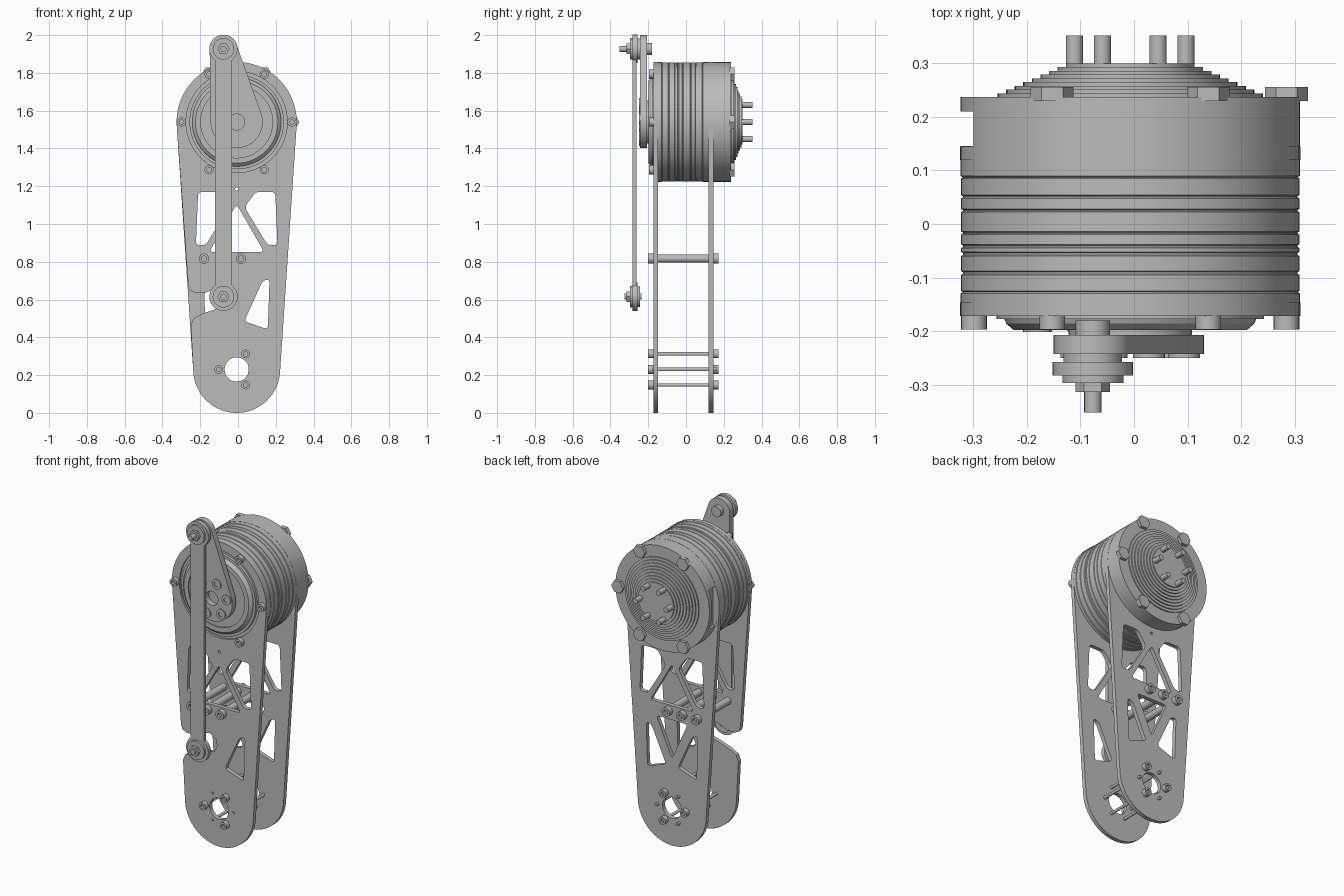
import bpy, bmesh, math
from mathutils import Vector, Matrix

cube = bpy.data.objects.get("Cube")
if cube:
    bpy.data.objects.remove(cube)

gray = bpy.data.materials.new("plain gray metal")
gray.use_nodes = True
GRAY = (0.5, 0.5, 0.5, 1)
gray.diffuse_color = GRAY
gray.node_tree.nodes["Principled BSDF"].inputs["Base Color"].default_value = GRAY

CX, TOP, LOW = -0.007, 1.54, 0.23        # main axis x, motor height, lower joint height
FRONT, BACK = (-0.172, -0.147), (0.12, 0.145)   # plate thickness ranges
TURN = 2 * math.pi


def finish(name, bm):
    """Turn a bmesh into a smooth-by-angle object."""
    bmesh.ops.remove_doubles(bm, verts=bm.verts, dist=1e-5)
    bmesh.ops.recalc_face_normals(bm, faces=bm.faces)
    mesh = bpy.data.meshes.new(name)
    bm.to_mesh(mesh)
    bm.free()
    mesh.materials.append(gray)
    ob = bpy.data.objects.new(name, mesh)
    bpy.context.collection.objects.link(ob)
    return ob


def lathe(name, x, z, profile, sides=24, start=0):
    """Revolve (radius, y) pairs around an axis along y."""
    bm = bmesh.new()
    c, s = math.cos(start), math.sin(start)
    vs = [bm.verts.new((r * c, y, r * s)) for r, y in profile]
    es = [bm.edges.new(p) for p in zip(vs, vs[1:])]
    bmesh.ops.spin(bm, geom=vs + es, cent=(0, 0, 0), axis=(0, 1, 0), angle=TURN, steps=sides)
    bmesh.ops.translate(bm, verts=bm.verts, vec=(x, 0, z))
    return finish(name, bm)


def rod(name, x, z, r, y0, y1, sides=20, start=0):
    return lathe(name, x, z, [(0, y0), (r, y0), (r, y1), (0, y1)], sides, start)


def socket_head(name, x, z, r, y0, y1):
    """Round screw head from y0 to y1 with a recess in its end."""
    deep = y1 + (y0 - y1) * 0.5
    lathe(name, x, z, [(0, y0), (r, y0), (r, y1), (r / 2, y1), (r / 2, deep), (0, deep)])


def arc(x, z, r, a0, a1, n):
    return [(x + r * math.cos(a0 + (a1 - a0) * i / n),
             z + r * math.sin(a0 + (a1 - a0) * i / n)) for i in range(n + 1)]


def circle(x, z, r, n=32):
    return arc(x, z, r, 0, TURN, n)[:-1]


def taper(x1, z1, r1, x2, z2, r2, notch=()):
    """Outline around two circles, upper one first; notch goes in the -x edge."""
    d = math.hypot(x1 - x2, z1 - z2)
    tilt = math.atan2(z1 - z2, x1 - x2) - math.pi / 2
    a = math.asin((r1 - r2) / d)
    return (arc(x1, z1, r1, tilt - a, tilt + math.pi + a, 48) + list(notch)
            + arc(x2, z2, r2, tilt + math.pi + a, tilt + TURN - a, 32))


def rounded(pts, cut=0.022):
    """Soften the corners of a closed polygon."""
    out, n = [], len(pts)
    for i in range(n):
        a, p, b = (Vector(pts[(i + k) % n]) for k in (-1, 0, 1))
        s, e = p + (a - p).normalized() * cut, p + (b - p).normalized() * cut
        for k in range(5):
            t = k / 4
            out.append(tuple(s * (1 - t) ** 2 + p * 2 * t * (1 - t) + e * t * t))
    return out


def plate(name, loops, y0, y1):
    """Flat sheet with an outline and holes, between two depths."""
    cu = bpy.data.curves.new(name, "CURVE")
    cu.dimensions, cu.fill_mode, cu.extrude = "2D", "BOTH", (y1 - y0) / 2
    for pts in loops:
        sp = cu.splines.new("POLY")
        sp.points.add(len(pts) - 1)
        for q, (x, z) in zip(sp.points, pts):
            q.co = (x, z, 0, 1)
        sp.use_cyclic_u = True
    tmp = bpy.data.objects.new("outline", cu)
    bpy.context.collection.objects.link(tmp)
    mesh = bpy.data.meshes.new_from_object(
        tmp.evaluated_get(bpy.context.evaluated_depsgraph_get()))
    bm = bmesh.new()
    bm.from_mesh(mesh)
    bm.transform(Matrix.Translation((0, (y0 + y1) / 2, 0)) @ Matrix.Rotation(math.pi / 2, 4, "X"))
    bpy.data.objects.remove(tmp)
    bpy.data.curves.remove(cu)
    bpy.data.meshes.remove(mesh)
    return finish(name, bm)


def window(pts, side=1):
    return rounded([(CX + side * x, z) for x, z in pts])


def ring(x, z, r, count, first=0):
    return [(x + r * math.cos(first + TURN * i / count),
             z + r * math.sin(first + TURN * i / count)) for i in range(count)]


# Side plates with lightening windows
upper = [(0.204, 1.17), (0.10, 1.17), (0.042, 1.088), (0.164, 0.888), (0.216, 0.888)]
middle = [(0, 1.105), (0.145, 0.852), (-0.145, 0.852)]
lower = [(0.174, 0.71), (0.138, 0.70), (0.04, 0.485), (0.165, 0.442)]
lower_middle = [(0.105, 0.765), (-0.105, 0.765), (0, 0.53)]
notch = [(-0.264, 0.68), (-0.255, 0.65), (-0.225, 0.635), (-0.17, 0.637), (-0.12, 0.66),
         (-0.07, 0.675), (-0.03, 0.65), (-0.02, 0.61), (-0.04, 0.57), (-0.1, 0.555),
         (-0.19, 0.525), (-0.235, 0.5), (-0.25, 0.465)]
shared = [window(upper), window(upper, -1), window(middle), window(lower),
          circle(CX, LOW, 0.064), circle(CX, 1.185, 0.009, 12)]
body = (CX, TOP, 0.318, CX, LOW, 0.23)
plate("front_plate", [taper(*body, notch), circle(CX, TOP, 0.268, 64)] + shared, *FRONT)
plate("back_plate", [taper(*body), window(lower, -1), window(lower_middle)] + shared, *BACK)

# Motor body: front rings, grooved drum, stepped rear cone
profile = [(0, -0.19), (0.19, -0.19), (0.19, -0.198), (0.218, -0.198), (0.232, -0.186),
           (0.235, -0.178), (0.25, -0.178), (0.25, -0.16), (0.268, -0.16), (0.268, -0.15),
           (0.317, -0.15), (0.317, -0.13)]
for y0, y1 in [(-0.125, -0.095), (-0.088, -0.06), (-0.052, -0.045), (-0.038, -0.02),
               (-0.014, 0.022), (0.028, 0.048), (0.054, 0.085)]:
    profile += [(0.313, y0 - 0.002), (0.316, y0), (0.316, y1), (0.313, y1 + 0.002)]
profile += [(0.317, 0.09), (0.317, 0.237)]
for i in range(9):
    r, y = 0.248 - i * 0.016, 0.237 + i * 0.007
    profile += [(r, y), (r, y + 0.007)]
profile.append((0, 0.30))
motor = lathe("motor_body", CX, TOP, profile, 96)

# Side pocket in the rear of the drum
bm = bmesh.new()
bmesh.ops.create_cube(bm, size=1)
bm.transform(Matrix.Translation((-0.335, 0.178, TOP)) @ Matrix.Diagonal((0.1, 0.065, 0.24, 1)))
cutter = finish("pocket_cutter", bm)
cutter.hide_render = True
cut = motor.modifiers.new("pocket", "BOOLEAN")
cut.operation, cut.object, cut.solver = "DIFFERENCE", cutter, "EXACT"
bpy.context.view_layer.update()
cut_mesh = bpy.data.meshes.new_from_object(
    motor.evaluated_get(bpy.context.evaluated_depsgraph_get()))
motor.modifiers.clear()
motor.data = cut_mesh
bpy.data.objects.remove(cutter)

# Motor mounting screws, rear hex heads and output pins
for i, (x, z) in enumerate(ring(CX, TOP, 0.292, 6)):
    socket_head("mount_screw", x, z, 0.024, -0.17, -0.197)
    if i != 3:
        rod("rear_hex_head", x, z, 0.04, 0.23, 0.256, 6)
for x, z in ring(CX, TOP, 0.104, 6):
    rod("output_pin", x, z, 0.016, 0.29, 0.352)

# Crank arm on the motor hub
PX, PZ, KZ = -0.077, 1.927, 0.615
rod("crank_hub", CX, TOP, 0.115, -0.21, -0.185, 40)
plate("crank_arm", [taper(PX, PZ, 0.073, CX, TOP, 0.138), circle(CX, TOP, 0.042)],
      -0.243, -0.207)
for x, z in ring(CX, TOP, 0.102, 6, math.radians(10)):
    socket_head("crank_screw", x, z, 0.03, -0.24, -0.25)

# Connecting link with a bearing stack at each end
plate("link_bar", [taper(PX, PZ, 0.045, PX, KZ, 0.045)], -0.283, -0.262)
for z, tail in [(PZ, -0.182), (KZ, -0.235)]:
    rod("link_end", PX, z, 0.075, -0.283, -0.258, 40)
    rod("link_spacer", PX, z, 0.055, -0.26, -0.243, 32)
    rod("link_washer", PX, z, 0.057, -0.297, -0.282, 32)
    rod("link_nut", PX, z, 0.032, -0.314, -0.296, 6)
    rod("link_bolt", PX, z, 0.016, -0.352 if z == PZ else -0.326, tail)
rod("pivot_bolt_head", PX, PZ, 0.032, -0.208, -0.18)

# Standoffs across the middle
for x in (-0.18, -0.082, 0.016):
    rod("standoff", x, 0.817, 0.022, FRONT[1], BACK[0])
    socket_head("standoff_screw", x, 0.817, 0.027, FRONT[0], -0.202)
    socket_head("standoff_screw", x, 0.817, 0.027, BACK[1], 0.173)

# Lower joint screws and thin pins
for i, (x, z) in enumerate(ring(CX, LOW, 0.095, 6)):
    rod("joint_pin", x, z, 0.009, -0.178, 0.165, 12)
    if i % 2:
        socket_head("joint_screw", x, z, 0.023, FRONT[0], -0.2)
        socket_head("joint_screw", x, z, 0.023, BACK[1], 0.173)

# Smooth round surfaces, keep edges crisp
for ob in bpy.context.view_layer.objects:
    ob.select_set(ob.type == "MESH" and gray.name in ob.data.materials)
bpy.context.view_layer.objects.active = motor
bpy.ops.object.shade_smooth_by_angle(angle=math.radians(25))
